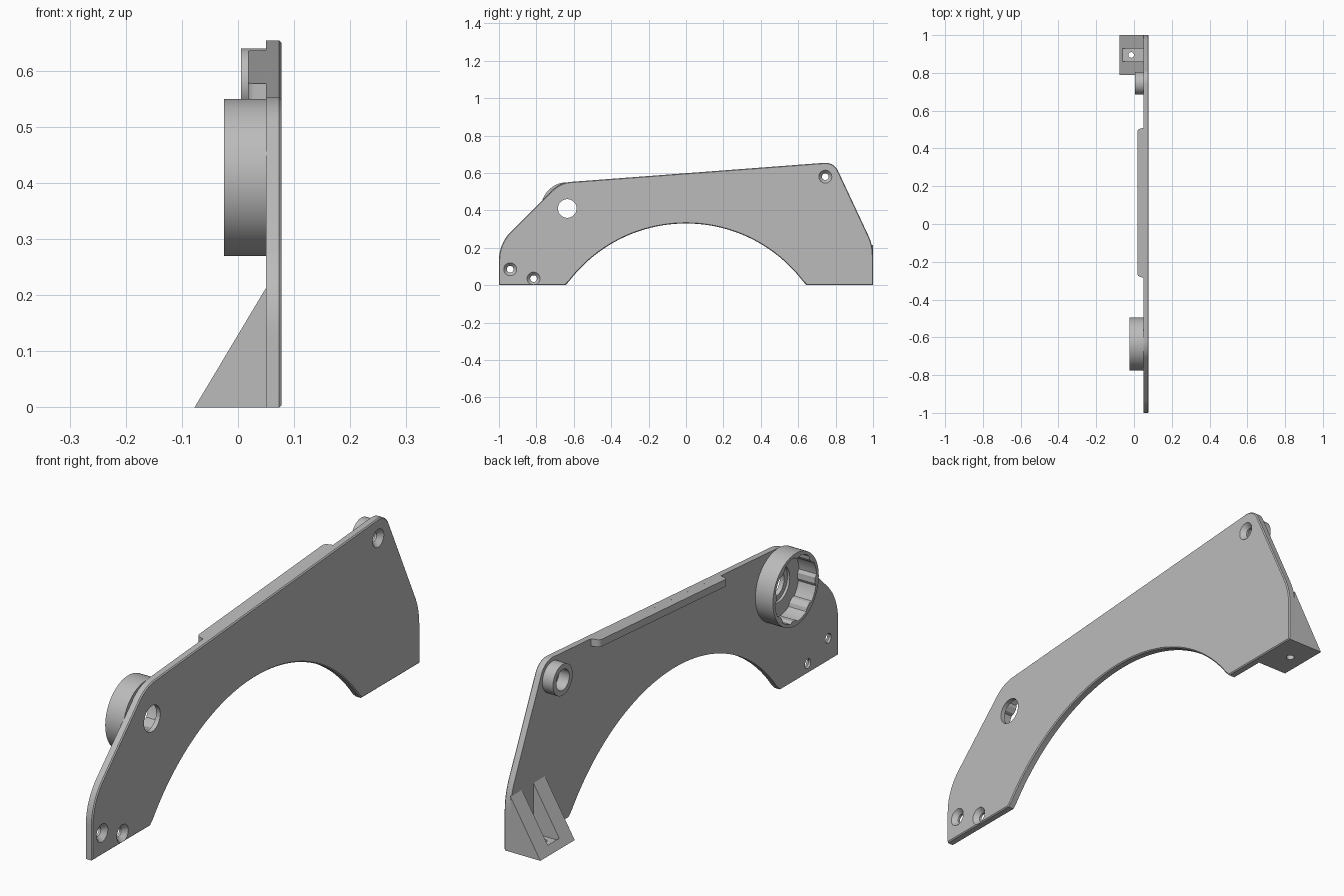
import bpy, bmesh, math
from mathutils import Vector

if "Cube" in bpy.data.objects:
    bpy.data.objects.remove(bpy.data.objects["Cube"])

grey = bpy.data.materials.new("plain grey")
grey.use_nodes = True
grey.diffuse_color = (0.5, 0.5, 0.5, 1)
grey.node_tree.nodes["Principled BSDF"].inputs["Base Color"].default_value = (0.5, 0.5, 0.5, 1)

INNER, OUTER = 0.05, 0.0775   # plate faces


def make(name, bm):
    bmesh.ops.recalc_face_normals(bm, faces=bm.faces)
    mesh = bpy.data.meshes.new(name)
    bm.to_mesh(mesh)
    bm.free()
    mesh.materials.append(grey)
    ob = bpy.data.objects.new(name, mesh)
    bpy.context.collection.objects.link(ob)
    return ob


def prism(name, points, depth, chamfer=0):
    """Extrude a planar outline along depth, optionally chamfering the far rim."""
    bm = bmesh.new()
    face = bm.faces.new([bm.verts.new(p) for p in points])
    far = bmesh.ops.extrude_face_region(bm, geom=[face])["geom"]
    bmesh.ops.translate(bm, vec=depth, verts=[v for v in far if isinstance(v, bmesh.types.BMVert)])
    if chamfer:
        rim = [e for e in far if isinstance(e, bmesh.types.BMEdge)]
        bmesh.ops.bevel(bm, geom=rim, offset=chamfer, segments=1, affect='EDGES')
    return make(name, bm)


def lathe(name, y, z, profile, sides=48, ripple=lambda i: 1):
    """Closed solid around an x axis from (x, radius) pairs."""
    bm = bmesh.new()
    rings = []
    for x, r in profile:
        rings.append([bm.verts.new((x, y + r * ripple(i) * math.cos(math.tau * i / sides),
                                    z + r * ripple(i) * math.sin(math.tau * i / sides)))
                      for i in range(sides)])
    for a, b in zip(rings, rings[1:]):
        for i in range(sides):
            j = (i + 1) % sides
            bm.faces.new((a[i], a[j], b[j], b[i]))
    bm.faces.new(rings[0])
    bm.faces.new(rings[-1])
    return make(name, bm)


def cut(target, *cutters):
    for c in cutters:
        mod = target.modifiers.new("cut", 'BOOLEAN')
        mod.operation, mod.solver, mod.object = 'DIFFERENCE', 'EXACT', c
        bpy.context.view_layer.objects.active = target
        bpy.ops.object.modifier_apply(modifier=mod.name)
        bpy.data.objects.remove(c)


def rounded(corners, steps=10):
    """Round each (y, z, tangent length) corner of an outline."""
    out = []
    n = len(corners)
    for i, (y, z, t) in enumerate(corners):
        p = Vector((y, z))
        if not t:
            out.append(p)
            continue
        u = (Vector(corners[i - 1][:2]) - p).normalized()
        v = (Vector(corners[(i + 1) % n][:2]) - p).normalized()
        half = u.angle(v) / 2
        radius = t * math.tan(half)
        centre = p + (u + v).normalized() * t / math.cos(half)
        start, end = p + u * t - centre, p + v * t - centre
        for k in range(steps + 1):
            f = k / steps
            out.append(centre + (start * (1 - f) + end * f).normalized() * radius)
    return out


# Side plate with an arched underside
outline = rounded([(-1, 0, 0), (-1, 0.223, 0.09), (-0.672, 0.548, 0.055),
                   (0.791, 0.658, 0.05), (1, 0.212, 0.06), (1, 0, 0)])
arch_r, arch_z = 0.786, -0.456
sweep = math.asin(0.645 / arch_r)
for k in range(49):
    a = sweep * (1 - k / 24)
    outline.append(Vector((arch_r * math.sin(a), max(0, arch_z + arch_r * math.cos(a)))))
plate = prism("side_plate", [(INNER, p.x, p.y) for p in outline], (OUTER - INNER, 0, 0), 0.004)

# Countersunk screw holes and the bearing hole
for y, z in ((-0.94, 0.085), (-0.815, 0.035), (0.745, 0.58)):
    cut(plate, lathe("hole", y, z, [(0, 0.018), (0.059, 0.018), (0.079, 0.036)], 32))
cut(plate, lathe("hole", -0.635, 0.41,
                 [(0.03, 0.07), (0.06, 0.07), (0.06, 0.05), (0.09, 0.05)]))

# Large hollow boss with a lobed pocket
large_boss = lathe("large_boss", -0.635, 0.41, [(-0.025, 0.14), (INNER + 0.001, 0.14)], 72)
cut(large_boss, lathe("pocket", -0.635, 0.41, [(-0.05, 0.127), (0.08, 0.127)], 72,
                      lambda i: 0.93 if i % 9 < 3 else 1))

# Small hollow boss
small_boss = lathe("small_boss", 0.745, 0.58, [(0.005, 0.06), (INNER + 0.001, 0.06)])
cut(small_boss, lathe("pocket", 0.745, 0.58, [(-0.05, 0.04), (0.08, 0.04)]))


# Stiffening rail under the top edge, with eased ends
def top(y):
    return 0.5985 + 0.0752 * y


rail_ends = rounded([(0.051, -0.285, 0), (0.018, -0.275, 0.012),
                     (0.018, 0.5, 0.012), (0.051, 0.51, 0)], 5)
rail = prism("top_rail", [(p.x, p.y, top(p.y)) for p in rail_ends], (0, 0, -0.028))

# Triangular foot bracket with a slot and a screw hole
foot = prism("foot_bracket", [(-0.0775, 0.79, 0), (INNER + 0.001, 0.79, 0),
                              (INNER + 0.001, 0.79, 0.215)], (0, 0.21, 0))
slot = prism("slot", [(-0.06, 0.86, 0.02), (INNER, 0.86, 0.02),
                      (INNER, 0.93, 0.02), (-0.06, 0.93, 0.02)], (0, 0, 0.4))
bm = bmesh.new()
bmesh.ops.create_cone(bm, cap_ends=True, segments=24, radius1=0.015, radius2=0.015, depth=0.2)
bmesh.ops.translate(bm, vec=(-0.015, 0.895, 0), verts=bm.verts)
cut(foot, slot, make("screw_hole", bm))

# Smooth round walls, crisp edges
for ob in (plate, large_boss, small_boss, rail, foot):
    bpy.ops.object.select_all(action='DESELECT')
    ob.select_set(True)
    bpy.context.view_layer.objects.active = ob
    bpy.ops.object.shade_smooth_by_angle(angle=math.radians(25))
